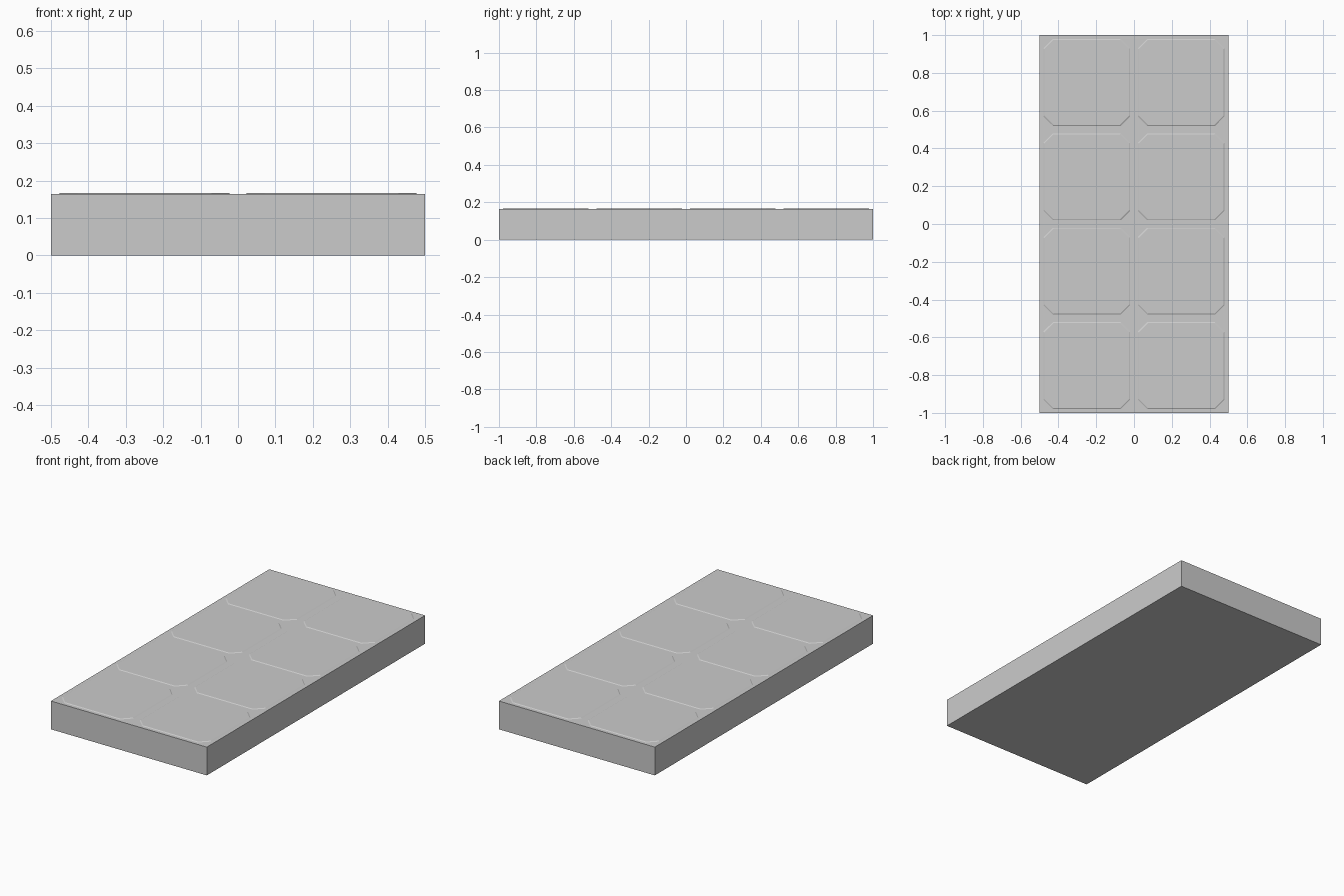
import bpy, bmesh

if "Cube" in bpy.data.objects:
    bpy.data.objects.remove(bpy.data.objects["Cube"])

BASE_TOP = 0.164
TILE_TOP = 0.167


def finish(bm, name):
    bmesh.ops.recalc_face_normals(bm, faces=bm.faces)
    mesh = bpy.data.meshes.new(name)
    bm.to_mesh(mesh)
    bm.free()
    obj = bpy.data.objects.new(name, mesh)
    bpy.context.collection.objects.link(obj)
    return obj


def octagon(bm, half, cut, z):
    a, b = half, half - cut
    pts = [(b, -a), (a, -b), (a, b), (b, a), (-b, a), (-a, b), (-a, -b), (-b, -a)]
    return [bm.verts.new((x, y, z)) for x, y in pts]


# slab body
bm = bmesh.new()
bmesh.ops.create_cube(bm, size=1)
for v in bm.verts:
    v.co.x *= 1.0
    v.co.y *= 2.0
    v.co.z = (v.co.z + 0.5) * BASE_TOP
finish(bm, "slab")

# one shallow raised panel with clipped corners and sloped rim
bm = bmesh.new()
low = octagon(bm, 0.23, 0.05, BASE_TOP)
high = octagon(bm, 0.225, 0.049, TILE_TOP)
for i in range(8):
    j = (i + 1) % 8
    bm.faces.new((low[i], low[j], high[j], high[i]))
bm.faces.new(high)
panel = finish(bm, "panel")

# two by four grid of panels
for i in range(2):
    for j in range(4):
        obj = panel if i == j == 0 else panel.copy()
        if obj is not panel:
            bpy.context.collection.objects.link(obj)
            obj.name = f"panel_{i}_{j}"
        obj.location = (-0.25 + 0.5 * i, -0.75 + 0.5 * j, 0)
